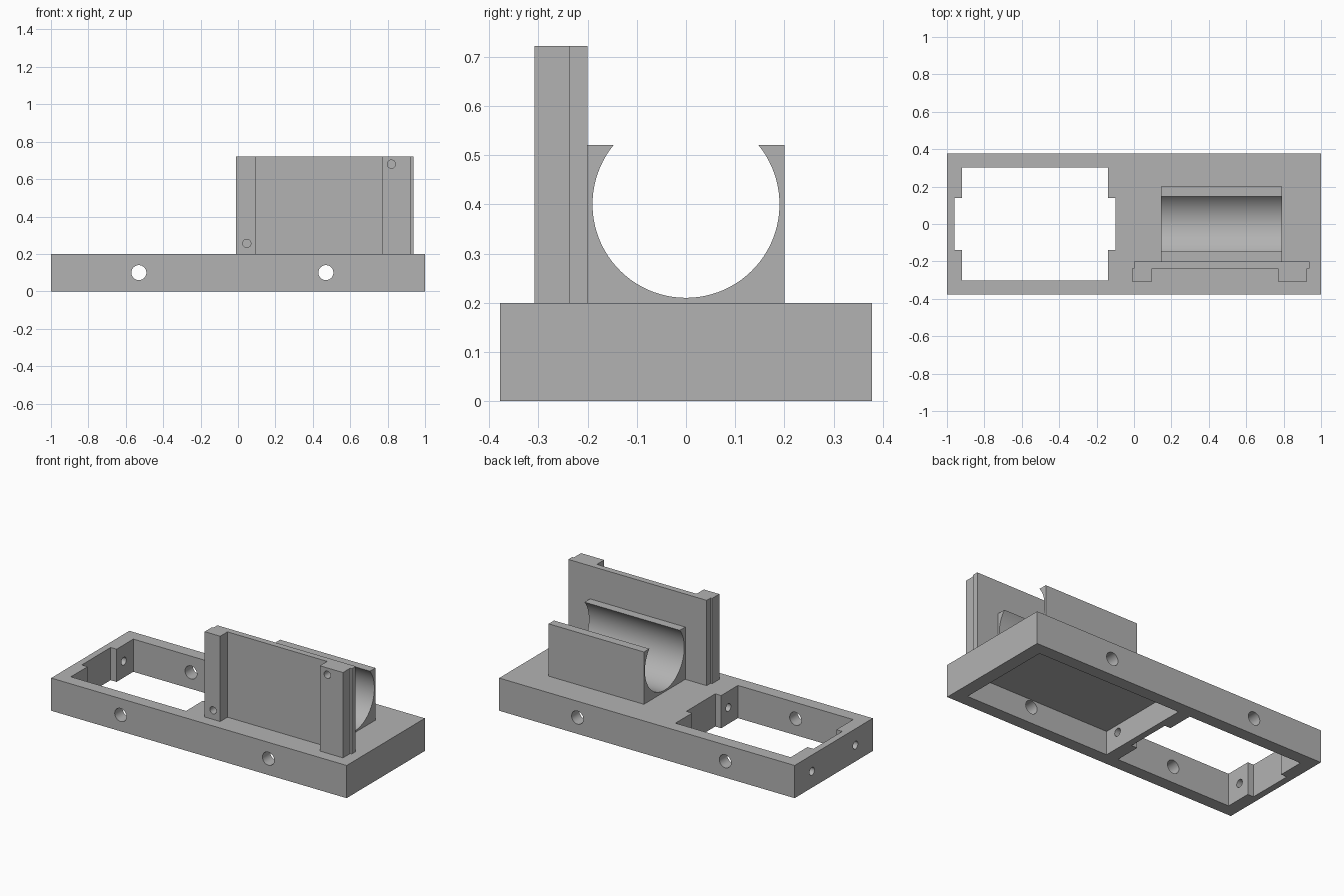
import bpy
import bmesh
from math import asin, cos, sin, pi, radians
from mathutils import Matrix, Vector

cube = bpy.data.objects.get("Cube")
if cube:
    bpy.data.objects.remove(cube)

GREY = (0.45, 0.45, 0.45, 1)
grey = bpy.data.materials.new("plain grey")
grey.use_nodes = True
grey.diffuse_color = GREY
grey.node_tree.nodes["Principled BSDF"].inputs["Base Color"].default_value = GREY


def add_object(name, bm):
    bmesh.ops.recalc_face_normals(bm, faces=bm.faces)
    mesh = bpy.data.meshes.new(name)
    bm.to_mesh(mesh)
    bm.free()
    mesh.materials.append(grey)
    obj = bpy.data.objects.new(name, mesh)
    bpy.context.collection.objects.link(obj)
    return obj


def prism(name, points, offset):
    """Extrude a closed flat outline along an offset."""
    bm = bmesh.new()
    face = bm.faces.new([bm.verts.new(p) for p in points])
    out = bmesh.ops.extrude_face_region(bm, geom=[face], use_keep_orig=True)
    verts = [v for v in out["geom"] if isinstance(v, bmesh.types.BMVert)]
    bmesh.ops.translate(bm, verts=verts, vec=offset)
    return add_object(name, bm)


def box(name, x0, x1, y0, y1, z0, z1):
    outline = [(x0, y0, z0), (x1, y0, z0), (x1, y1, z0), (x0, y1, z0)]
    return prism(name, outline, (0, 0, z1 - z0))


def rod(name, start, end, radius):
    """Cylinder between two points, used for drilling."""
    start, end = Vector(start), Vector(end)
    span = end - start
    turn = span.to_track_quat("Z", "Y").to_matrix().to_4x4()
    bm = bmesh.new()
    bmesh.ops.create_cone(bm, cap_ends=True, segments=40, radius1=radius,
                          radius2=radius, depth=span.length,
                          matrix=Matrix.Translation((start + end) / 2) @ turn)
    return add_object(name, bm)


def cut(target, cutters):
    bpy.context.view_layer.objects.active = target
    for cutter in cutters:
        cutter.hide_render = True
        mod = target.modifiers.new("cut", "BOOLEAN")
        mod.operation = "DIFFERENCE"
        mod.solver = "EXACT"
        mod.object = cutter
        bpy.ops.object.modifier_apply(modifier=mod.name)
        bpy.data.objects.remove(cutter)


# Base frame: open bay at one end, pocket under a thin deck at the other
base = box("base_frame", -1, 1, -0.378, 0.378, 0, 0.2)
cutters = [
    box("bay_cutter", -0.92, -0.14, -0.302, 0.302, -0.1, 0.3),
    box("bay_slot_cutter", -0.96, -0.10, -0.14, 0.14, -0.1, 0.3),
    box("pocket_cutter", -0.06, 0.92, -0.302, 0.302, -0.1, 0.145),
]
# Large side holes and small end holes
for x in (-0.53, 0.47):
    cutters.append(rod("side_hole", (x, -0.5, 0.1), (x, 0.5, 0.1), 0.04))
for y in (-0.21, 0.21):
    cutters.append(rod("end_hole", (-1.1, y, 0.1), (0, y, 0.1), 0.024))
cut(base, cutters)

# Cradle: block with an open-topped round bore
X0, X1, HALF, TOP = 0.145, 0.79, 0.2, 0.52
BORE, AXIS, STEPS = 0.19, 0.4, 64
lip = asin((TOP - AXIS) / BORE)
outline = [(X0, HALF, TOP), (X0, HALF, 0.2), (X0, -HALF, 0.2), (X0, -HALF, TOP)]
for i in range(STEPS + 1):
    a = pi - lip + (pi + 2 * lip) * i / STEPS
    outline.append((X0, BORE * cos(a), AXIS + BORE * sin(a)))
cradle = prism("cradle", outline, (X1 - X0, 0, 0))

# Upright wall: thin plate with a thicker rail at each end
BACK, FACE, FRONT = -0.2, -0.238, -0.308
plan = [(0, BACK), (0, FACE), (-0.01, FACE), (-0.01, FRONT), (0.095, FRONT),
        (0.095, FACE), (0.77, FACE), (0.77, FRONT), (0.926, FRONT),
        (0.926, FACE), (0.937, FACE), (0.937, BACK)]
wall = prism("upright_wall", [(x, y, 0.2) for x, y in plan], (0, 0, 0.522))
cut(wall, [rod("rail_hole", (x, -0.4, z), (x, -0.245, z), 0.022)
           for x, z in ((0.047, 0.256), (0.82, 0.68))])

# Smooth the round surfaces, keep the edges sharp
bpy.ops.object.select_all(action="DESELECT")
for obj in (base, cradle, wall):
    obj.select_set(True)
bpy.context.view_layer.objects.active = base
bpy.ops.object.shade_smooth_by_angle(angle=radians(30))
